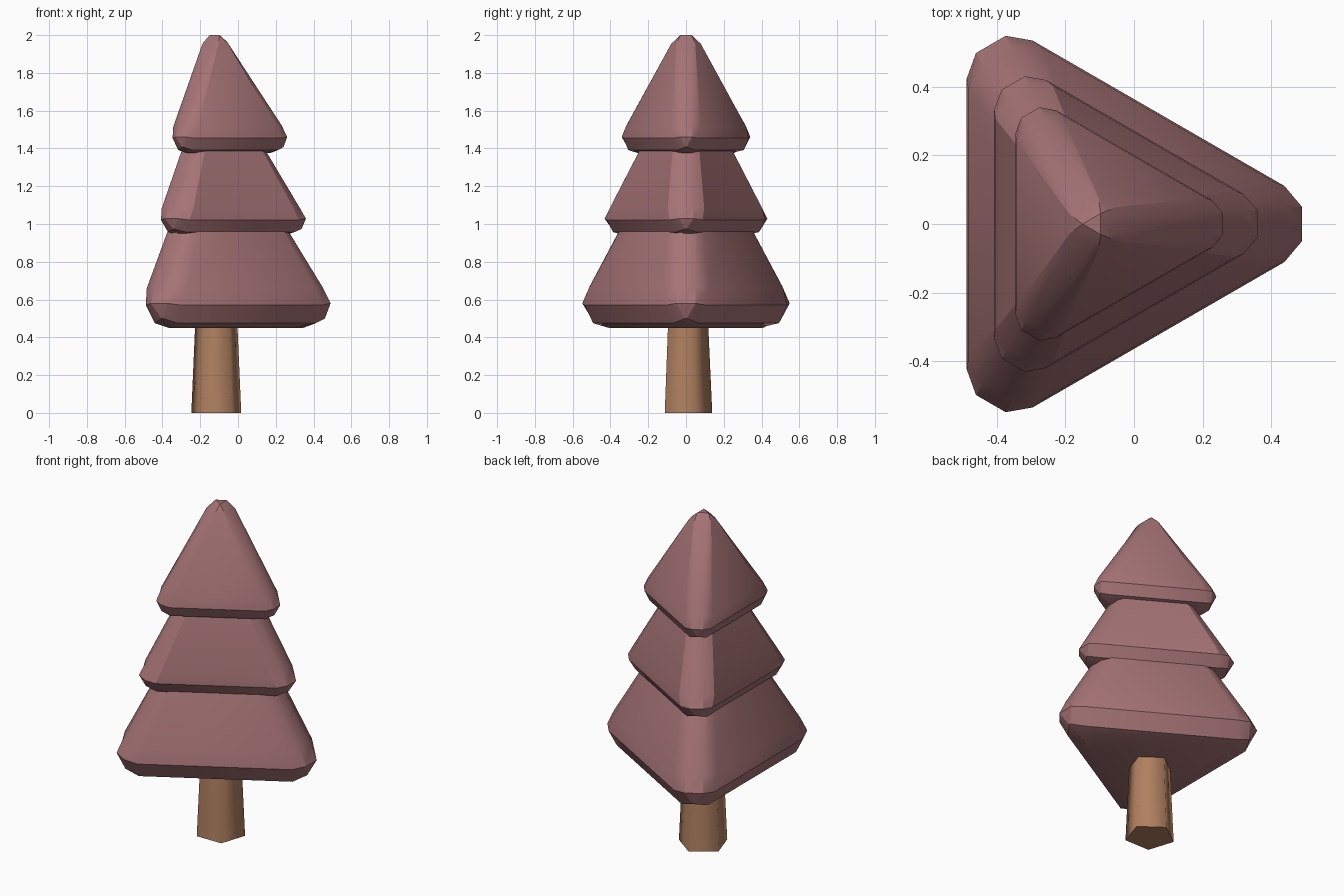
import bpy, bmesh
from math import cos, sin, radians, sqrt

CENTRE_X = -0.115

if "Cube" in bpy.data.objects:
    bpy.data.objects.remove(bpy.data.objects["Cube"], do_unlink=True)


def material(name, rgb):
    mat = bpy.data.materials.new(name)
    mat.use_nodes = True
    mat.diffuse_color = (*rgb, 1)
    mat.node_tree.nodes["Principled BSDF"].inputs["Base Color"].default_value = (*rgb, 1)
    return mat


def polar(angle, out, side):
    """Point at a distance out along an angle, shifted sideways."""
    a = radians(angle)
    return out * cos(a) - side * sin(a), out * sin(a) + side * cos(a)


def tier_ring(zc, c, w, zf, f):
    """Blunted triangle: three corner strips and three slightly bulging sides."""
    t = 0.85 * (c * sqrt(3) / 2 - w / 2)
    points = []
    for angle in (0, 120, 240):
        points += [(*polar(angle, c, s), zc) for s in (-w, w)]
        points += [(*polar(angle + 60, f, s), zf) for s in (-t, t)]
    return points


def loft(name, rings, mat, angle):
    """Skin a stack of rings and close both ends."""
    bm = bmesh.new()
    loops = [[bm.verts.new(p) for p in ring] for ring in rings]
    n = len(loops[0])
    for low, high in zip(loops, loops[1:]):
        for i in range(n):
            j = (i + 1) % n
            bm.faces.new((low[i], low[j], high[j], high[i]))
    bm.faces.new(loops[0][::-1])
    bm.faces.new(loops[-1])
    bmesh.ops.remove_doubles(bm, verts=bm.verts, dist=0.002)
    bmesh.ops.recalc_face_normals(bm, faces=bm.faces)
    mesh = bpy.data.meshes.new(name)
    bm.to_mesh(mesh)
    bm.free()
    obj = bpy.data.objects.new(name, mesh)
    obj.location.x = CENTRE_X
    bpy.context.collection.objects.link(obj)
    mesh.materials.append(mat)
    bpy.ops.object.select_all(action="DESELECT")
    obj.select_set(True)
    bpy.context.view_layer.objects.active = obj
    bpy.ops.object.shade_smooth_by_angle(angle=radians(angle))
    return obj


foliage = material("dusty pink foliage", (0.376, 0.171, 0.178))
bark = material("tan bark", (0.434, 0.216, 0.117))

# Rounded lip shared by all tiers: corner height, reach, half width; side height, reach
LIP = [
    (0.0, 0.46, 0.02, 0.0, 0.25),
    (0.05, 0.575, 0.004, 0.025, 0.325),
    (0.13, 0.605, 0.05, 0.12, 0.373),
    (0.22, 0.56, 0.05, 0.21, 0.368),
]

# Foliage tiers: name, base height, width scale, height scale, closing rings
TIERS = [
    ("lower_foliage", 0.45, 1.0, 1.0, [(1.2, 0.237, 0.045, 1.2, 0.17)]),
    ("middle_foliage", 0.94, 0.785, 0.68, [(1.6, 0.135, 0.037, 1.6, 0.11)]),
    ("upper_foliage", 1.375, 0.62, 0.66,
     [(1.965, 0.057, 0.031, 1.955, 0.073), (2.0, 0.0175, 0.03, 2.0, 0.035)]),
]
for name, base, s, h, top in TIERS:
    lip = [(base + zc * h, c * s, w * s, base + zf * h, f * s) for zc, c, w, zf, f in LIP]
    loft(name, [tier_ring(*ring) for ring in lip + top], foliage, 28)

# Tapered five-sided trunk
trunk = [[(*polar(90 + 72 * i, r, 0), z) for i in range(5)] for z, r in ((0, 0.139), (0.5, 0.116))]
loft("trunk", trunk, bark, 80)
